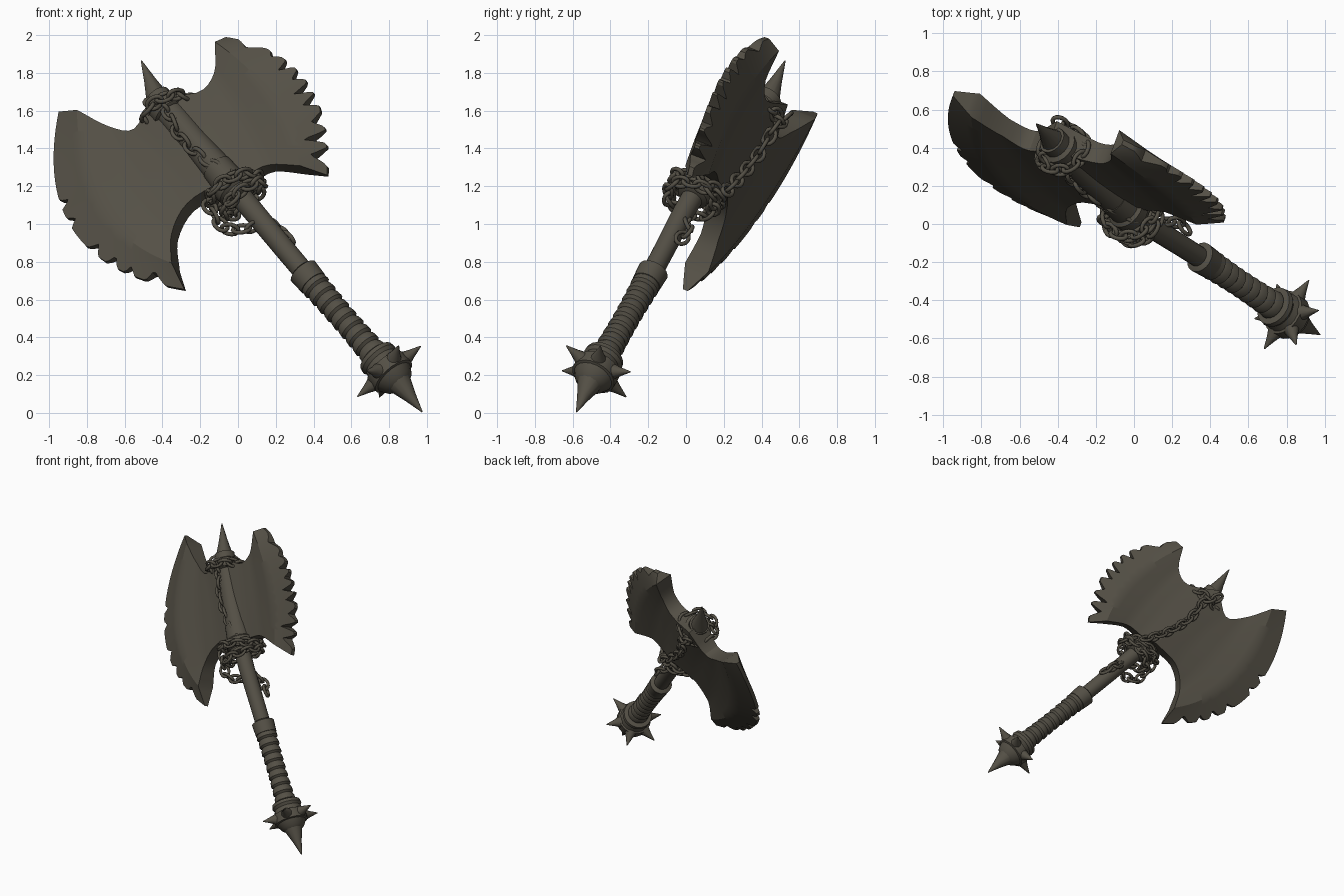
import bpy, bmesh, math
from mathutils import Vector, Matrix

if "Cube" in bpy.data.objects:
    bpy.data.objects.remove(bpy.data.objects["Cube"])

V = Vector
iron = bpy.data.materials.new("dark_iron")
iron.diffuse_color = (0.088, 0.079, 0.060, 1)
iron.use_nodes = True
iron.node_tree.nodes["Principled BSDF"].inputs["Base Color"].default_value = iron.diffuse_color


def finish(bm, name, angle=35):
    bmesh.ops.recalc_face_normals(bm, faces=bm.faces)
    me = bpy.data.meshes.new(name)
    bm.to_mesh(me)
    bm.free()
    me.materials.append(iron)
    ob = bpy.data.objects.new(name, me)
    bpy.context.collection.objects.link(ob)
    bpy.ops.object.select_all(action='DESELECT')
    ob.select_set(True)
    bpy.context.view_layer.objects.active = ob
    bpy.ops.object.shade_smooth_by_angle(angle=math.radians(angle))
    return ob


def spline(pts, t):
    """Catmull-Rom through pts, t in 0..len-1."""
    n = len(pts) - 1
    i = max(0, min(int(t), n - 1))
    f = t - i
    p1, p2 = pts[i], pts[i + 1]
    p0 = pts[i - 1] if i else p1 * 2 - p2
    p3 = pts[i + 2] if i + 2 <= n else p2 * 2 - p1
    return 0.5 * (2 * p1 + (p2 - p0) * f + (2 * p0 - 5 * p1 + 4 * p2 - p3) * f * f
                  + (3 * p1 - p0 - 3 * p2 + p3) * f ** 3)


def turned(bm, rings, sides=20):
    """Lathe-like skin over rings of (centre, axis, radius)."""
    loops = []
    for c, d, r in rings:
        m = Matrix.Translation(c) @ d.to_track_quat('Z', 'Y').to_matrix().to_4x4()
        loops.append([bm.verts.new(m @ V((r * math.cos(a), r * math.sin(a), 0)))
                      for a in (math.tau * k / sides for k in range(sides))])
    for a, b in zip(loops, loops[1:]):
        for k in range(sides):
            bm.faces.new((a[k], a[(k + 1) % sides], b[(k + 1) % sides], b[k]))
    bm.faces.new(loops[0])
    bm.faces.new(loops[-1])


# Spine of the weapon: pommel, grip ring, collar, top of head
SPINE = [V((.80, -.475, .22)), V((.37, -.19, .72)), V((-.03, .07, 1.20)), V((-.43, .44, 1.67))]


def on_spine(t):
    d = (spline(SPINE, min(3, t + .05)) - spline(SPINE, max(0, t - .05))).normalized()
    return spline(SPINE, t), d


def spine_part(name, profile, angle=35):
    bm = bmesh.new()
    turned(bm, [(*on_spine(t), r) for t, r in profile])
    return finish(bm, name, angle)


# Shaft, wrapped grip, ring and collars
spine_part("shaft", [(.9, .055), (1.3, .056), (1.7, .058), (2.0, .06)])
wrap = [(.1, .09)]
for k in range(9):
    t = .16 + k * .088
    r = .074 - .006 * math.sin(math.pi * k / 8)
    wrap += [(t, r - .01), (t + .02, r + .004), (t + .065, r)]
spine_part("wrapped_grip", wrap, 50)
spine_part("grip_ring", [(.92, .06), (.93, .078), (1.06, .083), (1.08, .06)])
spine_part("collar", [(1.86, .06), (1.88, .085), (1.93, .09), (1.95, .105), (2.03, .108),
                      (2.05, .09), (2.2, .085)])
spine_part("head_socket", [(2.05, .085), (2.5, .075), (2.85, .08)])
spine_part("top_collar", [(2.8, .07), (2.82, .095), (2.91, .098), (2.93, .075), (3.0, .075)])


def spike(bm, base, tip, r):
    d = (tip - base).normalized()
    turned(bm, [(base, d, r), (base.lerp(tip, .5), d, r * .48), (tip, d, .003)], 12)


bm = bmesh.new()
spike(bm, V((-.42, .43, 1.65)), V((-.512, .525, 1.865)), .068)
finish(bm, "top_spike")

# Pommel: bulb with a belt, six side spikes and an end spike
pc, pd = SPINE[0], V((-.60, .40, .69)).normalized()
bm = bmesh.new()
turned(bm, [(pc + pd * h, pd, r) for h, r in
            ((-.11, .05), (-.085, .085), (-.045, .108), (-.04, .122), (.03, .122),
             (.035, .11), (.07, .098), (.09, .11), (.115, .105), (.12, .07))])
finish(bm, "pommel")
bm = bmesh.new()
side = V((.78, .1, .62))
side = (side - pd * side.dot(pd)).normalized()
for k in range(6):
    r = Matrix.Rotation(math.tau * k / 6, 3, pd) @ side
    spike(bm, pc + r * .09, pc + r * .215, .05)
spike(bm, pc - pd * .08, V((.975, -.58, .005)), .072)
finish(bm, "pommel_spikes")

# Blades: columns from spine to cutting edge, each (top, middle, bottom) in front view
ROOT = ((-.43, 1.66), (-.25, 1.43), (-.06, 1.20))
LEFT = [ROOT, ((-.53, 1.485), (-.38, 1.32), (-.25, 1.09)), ((-.67, 1.50), (-.52, 1.2), (-.335, .93)),
        ((-.83, 1.58), (-.70, 1.06), (-.33, .77)), ((-.945, 1.59), (-.86, .95), (-.28, .65))]
RIGHT = [ROOT, ((-.2, 1.675), (-.07, 1.49), (.06, 1.24)), ((-.11, 1.78), (.04, 1.56), (.18, 1.295)),
         ((-.1, 1.94), (.2, 1.65), (.35, 1.285)), ((-.06, 1.985), (.36, 1.76), (.475, 1.255))]
THICK = [.08, .058, .052, .07, .014]
# Nicks along the edge: position, half width, depth
LEFT_NICKS = [(.36, .02, .3), (.45, .025, .25), (.62, .03, .3), (.72, .025, .35), (.80, .02, .3),
              (.90, .035, .45)]
RIGHT_NICKS = [(.13, .07, .35), (.27, .035, .2), (.37, .03, .4), (.46, .035, .3), (.55, .03, .5),
               (.63, .035, .4), (.74, .04, .35), (.83, .03, .75), (.92, .04, .6)]
NORMAL = V((-.366, -1, .393)).normalized()


def place(x, z):
    """Lift a front-view point on to the slightly twisted blade plane."""
    twist = -.2 * (x + .23) * (z - 1.38 - .385 * (x + .23))
    return V((x, -.355 - .366 * x + .393 * z + twist, z))


def blade(name, cols, nicks, rows=84, steps=4):
    cols = [[V(p) for p in c] for c in cols]
    n = (len(cols) - 1) * steps
    bm = bmesh.new()
    front, back = [], []
    for j in range(rows + 1):
        v = j / rows
        line = [a * (1 - v) * (1 - 2 * v) + b * 4 * v * (1 - v) + c * v * (2 * v - 1)
                for a, b, c in cols]
        nick = max([0] + [d * (1 - abs(v - p) / w) for p, w, d in nicks])
        f, b = [], []
        for i in range(n + 1):
            u = i / steps
            if u > 3:
                u = 3 + (u - 3) * (1 - nick)
            k = min(int(u), 3)
            t = THICK[k] + (THICK[k + 1] - THICK[k]) * (u - k)
            if u > 3:
                q = line[3].lerp(line[4], u - 3)
            else:
                q = spline(line[:4], u)
            p = place(q.x, q.y)
            f.append(bm.verts.new(p + NORMAL * t))
            b.append(bm.verts.new(p - NORMAL * t))
        front.append(f)
        back.append(b)
    for j in range(rows):
        for g in (front, back):
            for i in range(n):
                bm.faces.new((g[j][i], g[j][i + 1], g[j + 1][i + 1], g[j + 1][i]))
        for i in (0, n):
            bm.faces.new((front[j][i], front[j + 1][i], back[j + 1][i], back[j][i]))
    for j in (0, rows):
        for i in range(n):
            bm.faces.new((front[j][i], front[j][i + 1], back[j][i + 1], back[j][i]))
    return finish(bm, name, 25)


blade("left_blade", LEFT, LEFT_NICKS)
blade("right_blade", RIGHT, RIGHT_NICKS)


# Chains: alternating stretched links spaced along a path
def chain(name, pts, pitch=.062, major=.032, minor=.0115):
    samples = [spline(pts, (len(pts) - 1) * k / 300) for k in range(301)]
    bm = bmesh.new()
    gone, count = pitch, 0
    for a, b in zip(samples, samples[1:]):
        gone += (b - a).length
        if gone < pitch:
            continue
        gone -= pitch
        m = (Matrix.Translation(a) @ (b - a).to_track_quat('X', 'Z').to_matrix().to_4x4()
             @ Matrix.Rotation(math.radians(35 + 90 * (count % 2)), 4, 'X'))
        count += 1
        grid = []
        for k in range(14):
            c, s = math.cos(math.tau * k / 14), math.sin(math.tau * k / 14)
            mid = V((c * major * 1.45, s * major, 0))
            grid.append([bm.verts.new(m @ (mid + V((c * math.cos(w), s * math.cos(w), math.sin(w))) * minor))
                         for w in (math.tau * h / 7 for h in range(7))])
        for k in range(14):
            for h in range(7):
                g, q = grid[k], grid[(k + 1) % 14]
                bm.faces.new((g[h], q[h], q[(h + 1) % 7], g[(h + 1) % 7]))
    return finish(bm, name, 60)


def loop_points(t, r, tilt):
    c, d = on_spine(t)
    d = (d + tilt).normalized()
    q = d.to_track_quat('Z', 'Y')
    return [c + q @ V((r * math.cos(a), r * math.sin(a), 0))
            for a in (math.tau * k / 12 for k in range(13))]


chain("top_chain_loop", loop_points(2.86, .125, V((.2, 0, .1))))
chain("collar_chain_loop", loop_points(1.97, .14, V((.1, .1, .3))))
chain("lower_chain_loop", loop_points(1.86, .13, V((-.3, 0, .3))))
for name, s in (("front_chain", 1), ("back_chain", -1)):
    chain(name, [place(x, z) + NORMAL * s * .105 for x, z in
                 ((-.42, 1.6), (-.33, 1.55), (-.27, 1.43), (-.17, 1.33), (-.05, 1.25), (.06, 1.2))])
chain("hanging_chain", [V((-.15, .02, 1.09)), V((-.07, -.05, .98)), V((.06, -.06, .98)),
                        V((.14, .0, 1.01)), V((.22, .01, .96)), V((.30, -.05, .90))])
